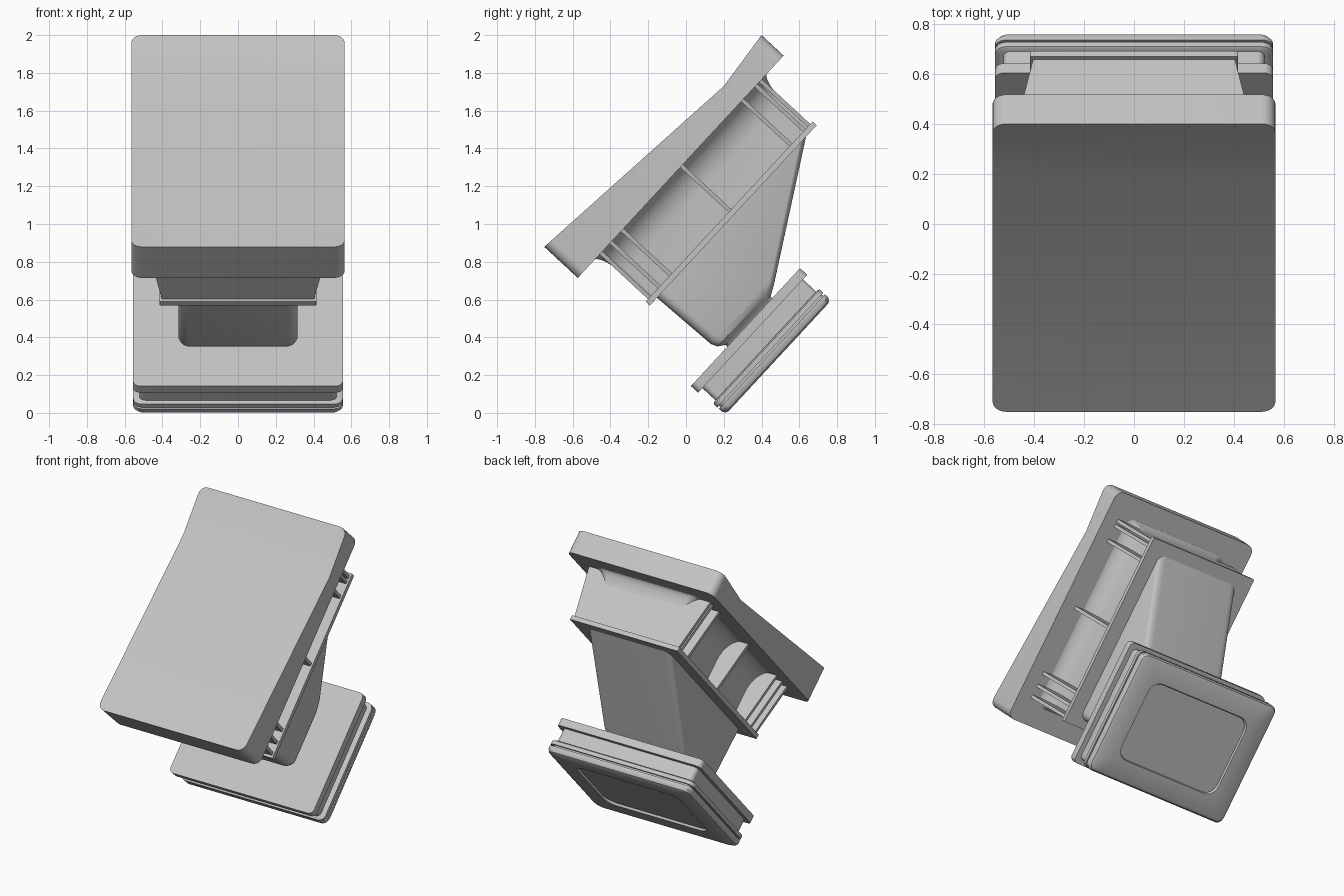
import bpy, bmesh, math
from mathutils import Matrix, Vector

if "Cube" in bpy.data.objects:
    bpy.data.objects.remove(bpy.data.objects["Cube"])

# One matte grey for the whole model
grey = bpy.data.materials.new("plain_grey")
grey.use_nodes = True
grey.diffuse_color = (0.55, 0.55, 0.55, 1)
grey.node_tree.nodes["Principled BSDF"].inputs["Base Color"].default_value = (0.55, 0.55, 0.55, 1)

# The whole assembly is built upright in (x, u, w), then tilted back about x
TILT = Matrix.Translation((0, 0.24, 1.055)) @ Matrix.Rotation(math.radians(47.2), 4, "X")


def finish(name, bm):
    bmesh.ops.recalc_face_normals(bm, faces=bm.faces)
    bm.transform(TILT)
    mesh = bpy.data.meshes.new(name)
    bm.to_mesh(mesh)
    bm.free()
    mesh.materials.append(grey)
    obj = bpy.data.objects.new(name, mesh)
    bpy.context.collection.objects.link(obj)
    bpy.ops.object.select_all(action="DESELECT")
    bpy.context.view_layer.objects.active = obj
    obj.select_set(True)
    bpy.ops.object.shade_smooth_by_angle(angle=math.radians(32))
    return obj


def rounded_ring(w, half_x, u0, u1, r, steps=6):
    """Rounded rectangle at height w."""
    points = []
    corners = [(half_x - r, u1 - r), (r - half_x, u1 - r),
               (r - half_x, u0 + r), (half_x - r, u0 + r)]
    for i, (cx, cu) in enumerate(corners):
        for k in range(steps + 1):
            a = math.pi / 2 * (i + k / steps)
            points.append(Vector((cx + r * math.cos(a), cu + r * math.sin(a), w)))
    return points


def loft(name, sections):
    """Skin a stack of rounded rectangles and cap both ends."""
    bm = bmesh.new()
    rings = [[bm.verts.new(p) for p in rounded_ring(*s)] for s in sections]
    for a, b in zip(rings, rings[1:]):
        for i in range(len(a)):
            j = (i + 1) % len(a)
            bm.faces.new((a[i], a[j], b[j], b[i]))
    bm.faces.new(rings[0])
    bm.faces.new(rings[-1])
    return finish(name, bm)


def prism(bm, outline, offset):
    """Extrude a closed outline by an offset."""
    face = bm.faces.new([bm.verts.new(p) for p in outline])
    out = bmesh.ops.extrude_face_region(bm, geom=[face])
    moved = [v for v in out["geom"] if isinstance(v, bmesh.types.BMVert)]
    bmesh.ops.translate(bm, verts=moved, vec=offset)


# Wedge-shaped top pad with a raised far end and rounded corners
HALF_X, HALF_U = 0.565, 0.802
bm = bmesh.new()
side = [(-HALF_U, 0.365), (HALF_U, 0.365), (HALF_U, 0.525), (0.468, 0.488), (-HALF_U, 0.607)]
prism(bm, [(-HALF_X, u, w) for u, w in side], (2 * HALF_X, 0, 0))
corner_edges = [e for e in bm.edges
                if all(abs(abs(v.co.y) - HALF_U) < 0.001 for v in e.verts)
                and abs(e.verts[0].co.x - e.verts[1].co.x) < 0.001
                and abs(e.verts[0].co.y - e.verts[1].co.y) < 0.001]
bmesh.ops.bevel(bm, geom=corner_edges, offset=0.055, segments=6, affect="EDGES", profile=0.5)
finish("top_pad", bm)

# Core under the pad, flaring into it with a concave curve
sections = [(0.0, 0.31, -0.625, 0.625, 0.03)]
for k in range(9):
    a = math.pi / 2 * k / 8
    flare = 1 - math.cos(a)
    end = 0.625 + 0.055 * flare
    sections.append((0.2 + 0.17 * math.sin(a), 0.31 + 0.12 * flare, -end, end, 0.03 + 0.04 * flare))
loft("core", sections)

# Tapered cross ribs and end walls
ribs = {"end_wall_front": (-0.632, 0.022), "rib_front_outer": (-0.555, 0.022),
        "rib_front_inner": (-0.467, 0.022), "rib_middle": (-0.005, 0.022),
        "rib_back_inner": (0.47, 0.022), "rib_back_outer": (0.575, 0.022),
        "end_wall_back": (0.61, 0.022)}
for name, (u, thick) in ribs.items():
    bm = bmesh.new()
    prism(bm, [(-0.4, u, 0), (0.4, u, 0), (0.47, u, 0.37), (-0.47, u, 0.37)], (0, thick, 0))
    finish(name, bm)

# Thin flange plate
loft("flange_plate", [(-0.014, 0.415, -0.65, 0.65, 0.006),
                      (0.016, 0.415, -0.65, 0.65, 0.006)])

# Pedestal with a sloping back
loft("pedestal", [(0.0, 0.317, -0.595, 0.59, 0.05),
                  (-0.39, 0.315, -0.58, -0.07, 0.05),
                  (-0.425, 0.305, -0.565, -0.13, 0.05),
                  (-0.45, 0.27, -0.53, -0.18, 0.04),
                  (-0.47, 0.26, -0.53, -0.18, 0.04)])


def base_section(w, half_x, half_u, r):
    return (w, half_x, -0.39 - half_u, -0.39 + half_u, r)


# Base: upper plate, spacer, grooved lower plate with a recessed underside
loft("base_upper_plate", [base_section(-0.463, 0.555, 0.425, 0.035),
                          base_section(-0.515, 0.555, 0.425, 0.035)])
loft("base_spacer", [base_section(-0.51, 0.522, 0.392, 0.03),
                     base_section(-0.62, 0.522, 0.392, 0.03)])
loft("base_lower_plate", [base_section(-0.61, 0.54, 0.403, 0.04),
                          base_section(-0.617, 0.555, 0.413, 0.045),
                          base_section(-0.642, 0.555, 0.413, 0.045),
                          base_section(-0.642, 0.535, 0.4, 0.04),
                          base_section(-0.654, 0.535, 0.4, 0.04),
                          base_section(-0.654, 0.555, 0.413, 0.045),
                          base_section(-0.675, 0.555, 0.413, 0.045),
                          base_section(-0.692, 0.546, 0.404, 0.045),
                          base_section(-0.7, 0.525, 0.39, 0.045),
                          base_section(-0.7, 0.4, 0.27, 0.08),
                          base_section(-0.685, 0.395, 0.265, 0.08)])
